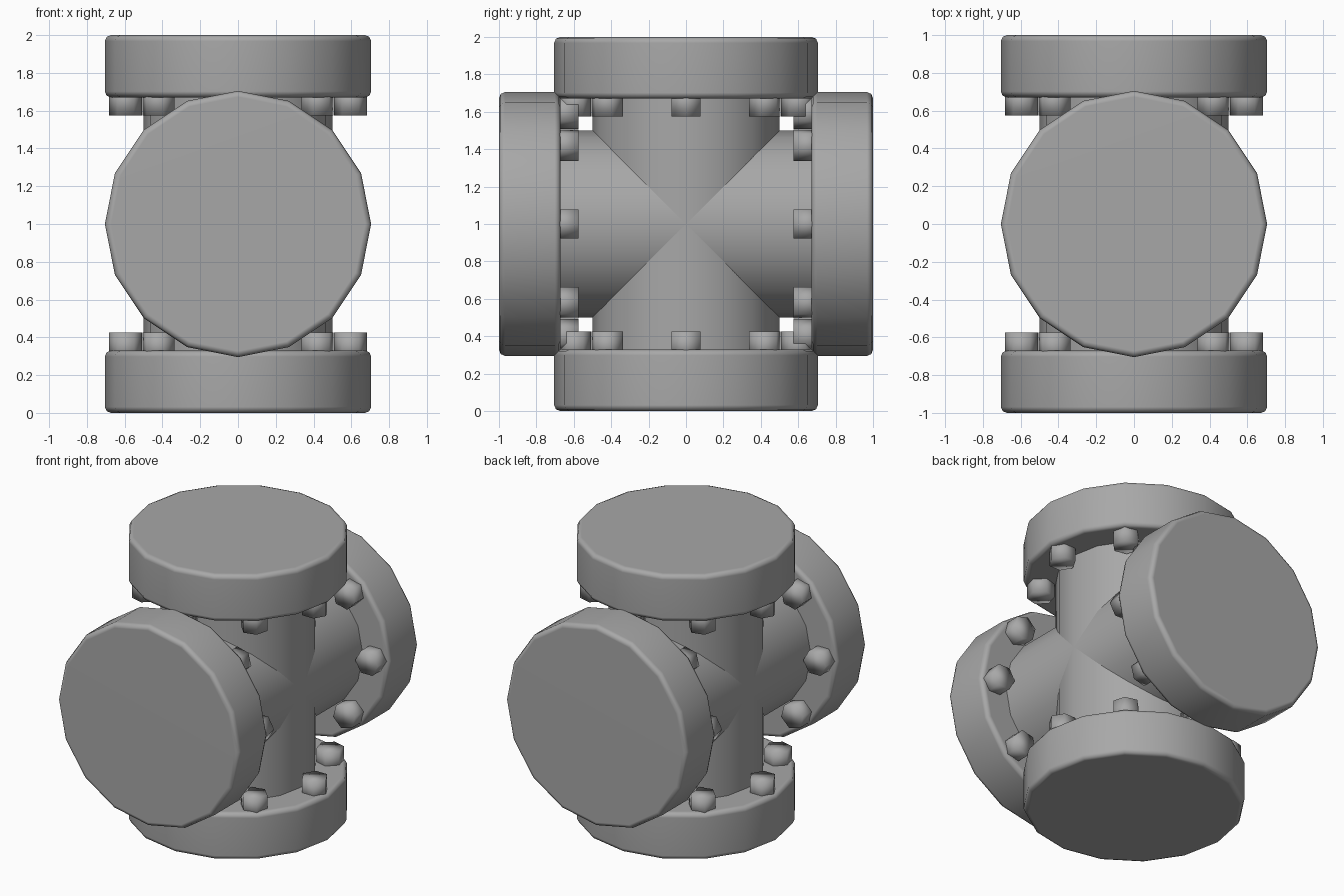
import bpy
import bmesh
import math
from mathutils import Matrix, Vector

if "Cube" in bpy.data.objects:
    bpy.data.objects.remove(bpy.data.objects["Cube"], do_unlink=True)

CENTRE = Matrix.Translation((0, 0, 1))
SIDES = 16
PIPE_RADIUS = 0.5
FLANGE_RADIUS = 0.705
FLANGE_INNER, FLANGE_OUTER = 0.67, 1.0
BOLT_RING, BOLT_RADIUS, BOLT_TIP = 0.595, 0.088, 0.575
BOLT_COUNT = 8

grey = bpy.data.materials.new("grey_metal")
grey.use_nodes = True
grey.diffuse_color = (0.39, 0.39, 0.39, 1)
grey.node_tree.nodes["Principled BSDF"].inputs["Base Color"].default_value = grey.diffuse_color


def add_cylinder(bm, radius, low, high, sides, matrix=Matrix()):
    """Capped cylinder along z between two heights."""
    place = matrix @ Matrix.Translation((0, 0, (low + high) / 2))
    bmesh.ops.create_cone(bm, cap_ends=True, segments=sides, radius1=radius,
                          radius2=radius, depth=high - low, matrix=place)


def finish(name, bm, turn, angle):
    """Turn the part about x onto its arm and shade it."""
    bm.transform(CENTRE @ Matrix.Rotation(turn, 4, 'X'))
    mesh = bpy.data.meshes.new(name)
    bm.to_mesh(mesh)
    bm.free()
    mesh.materials.append(grey)
    obj = bpy.data.objects.new(name, mesh)
    bpy.context.collection.objects.link(obj)
    bpy.ops.object.select_all(action='DESELECT')
    obj.select_set(True)
    bpy.context.view_layer.objects.active = obj
    bpy.ops.object.shade_smooth_by_angle(angle=math.radians(angle))
    return obj


# Two crossing pipes
for name, turn in (("vertical_pipe", 0), ("horizontal_pipe", math.pi / 2)):
    bm = bmesh.new()
    add_cylinder(bm, PIPE_RADIUS, -0.7, 0.7, SIDES)
    finish(name, bm, turn, 40)

# A flange and its ring of bolts on each of the four arms
for i, arm in enumerate(("top", "front", "bottom", "back")):
    turn = i * math.pi / 2

    # Flange disc with softened rims
    bm = bmesh.new()
    add_cylinder(bm, FLANGE_RADIUS, FLANGE_INNER, FLANGE_OUTER, SIDES)
    rims = [e for e in bm.edges if abs(e.verts[0].co.z - e.verts[1].co.z) < 0.01]
    bmesh.ops.bevel(bm, geom=rims, offset=0.032, segments=2, profile=0.5,
                    affect='EDGES')
    flange = finish(arm + "_flange", bm, turn, 50)
    flange.modifiers.new("even_shading", 'WEIGHTED_NORMAL').keep_sharp = True

    # Hexagonal bolt heads, one corner pointing outward
    bm = bmesh.new()
    for k in range(BOLT_COUNT):
        spin = Matrix.Rotation(k * math.tau / BOLT_COUNT, 4, 'Z')
        out = Matrix.Translation(Vector((0, BOLT_RING, 0)))
        add_cylinder(bm, BOLT_RADIUS, BOLT_TIP, FLANGE_INNER + 0.05, 6, spin @ out)
    finish(arm + "_bolts", bm, turn, 100)
